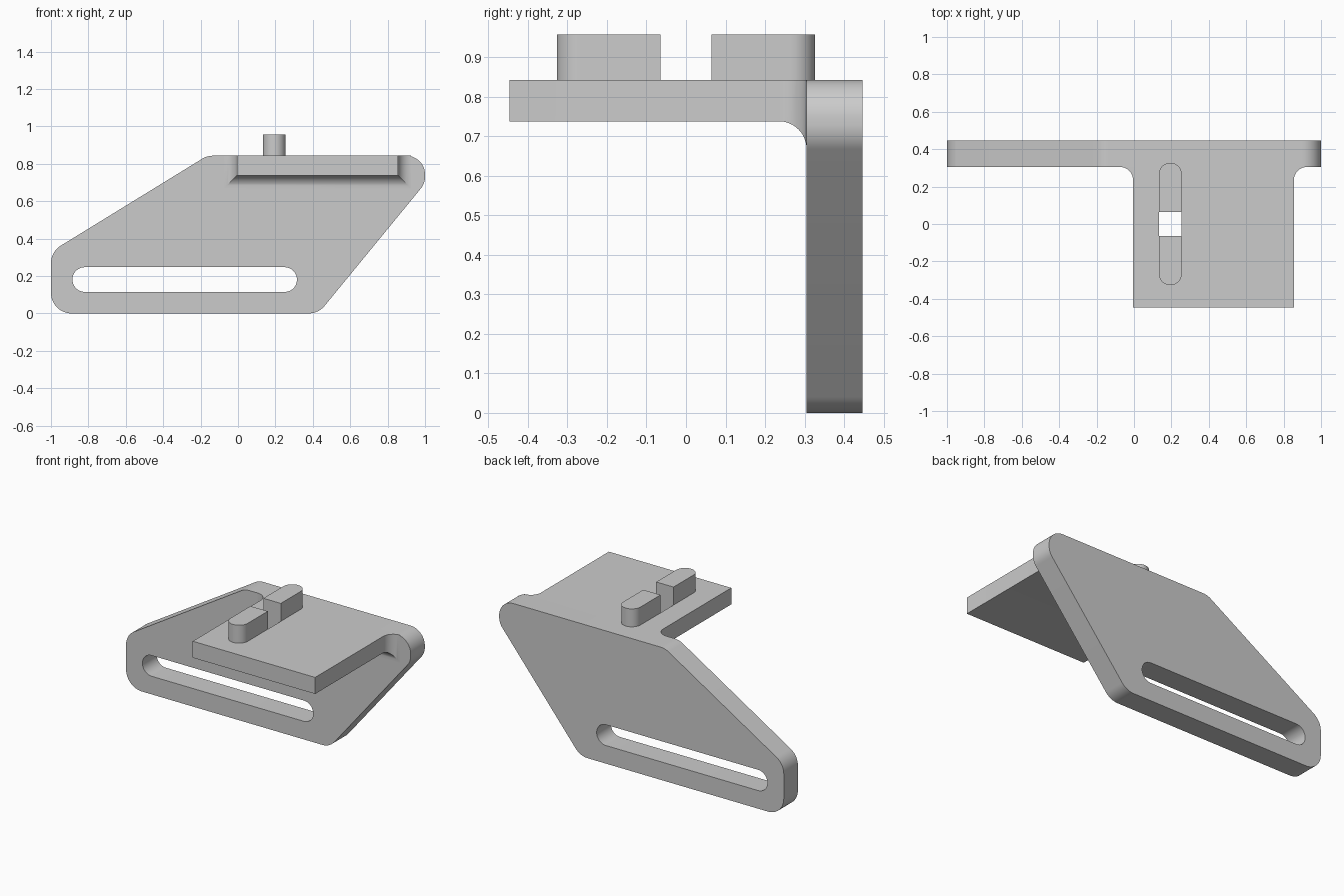
import bpy, bmesh, math
from mathutils import Vector

cube = bpy.data.objects.get("Cube")
if cube:
    bpy.data.objects.remove(cube, do_unlink=True)

grey = bpy.data.materials.new("light_grey")
grey.use_nodes = True
grey.diffuse_color = (0.6, 0.6, 0.6, 1)
grey.node_tree.nodes["Principled BSDF"].inputs["Base Color"].default_value = (0.6, 0.6, 0.6, 1)

BACK, FACE, FRONT = 0.447, 0.305, -0.447   # depth of plate and shelf
TOP, UNDER = 0.843, 0.738                  # shelf heights


def rounded(corners, steps=12):
    """Outline from (a, b, radius) corners, each replaced by a tangent arc."""
    out = []
    for i, (a, b, r) in enumerate(corners):
        p = Vector((a, b))
        if r == 0:
            out.append(p)
            continue
        u = (Vector(corners[i - 1][:2]) - p).normalized()
        v = (Vector(corners[(i + 1) % len(corners)][:2]) - p).normalized()
        half = u.angle(v) / 2
        centre = p + (u + v).normalized() * (r / math.sin(half))
        start = p + u * (r / math.tan(half)) - centre
        end = p + v * (r / math.tan(half)) - centre
        sweep = math.pi - 2 * half
        for k in range(steps + 1):
            t = k / steps
            out.append(centre + (start * math.sin((1 - t) * sweep)
                                 + end * math.sin(t * sweep)) / math.sin(sweep))
    return out


def loft(name, rings):
    """Solid skinned through equal-length rings of points, capped at the ends."""
    bm = bmesh.new()
    loops = [[bm.verts.new(p) for p in ring] for ring in rings]
    n = len(loops[0])
    for lo, hi in zip(loops, loops[1:]):
        for i in range(n):
            bm.faces.new((lo[i], lo[(i + 1) % n], hi[(i + 1) % n], hi[i]))
    bm.faces.new(loops[0][::-1])
    bm.faces.new(loops[-1])
    bmesh.ops.recalc_face_normals(bm, faces=bm.faces)
    mesh = bpy.data.meshes.new(name)
    bm.to_mesh(mesh)
    bm.free()
    mesh.materials.append(grey)
    obj = bpy.data.objects.new(name, mesh)
    bpy.context.collection.objects.link(obj)
    return obj


def upright(name, outline, y0, y1):
    return loft(name, [[(p.x, y, p.y) for p in outline] for y in (y0, y1)])


def flat(name, outline, z0, z1):
    return loft(name, [[(p.x, p.y, z) for p in outline] for z in (z0, z1)])


def select(obj):
    bpy.ops.object.select_all(action='DESELECT')
    obj.select_set(True)
    bpy.context.view_layer.objects.active = obj


def cut(obj, cutter):
    mod = obj.modifiers.new("cut", 'BOOLEAN')
    mod.operation = 'DIFFERENCE'
    mod.solver = 'EXACT'
    mod.object = cutter
    cutter.hide_render = True
    select(obj)
    bpy.ops.object.modifier_apply(modifier=mod.name)
    bpy.data.objects.remove(cutter, do_unlink=True)


# Slanted back plate with a long adjustment slot
plate = upright("back_plate", rounded([
    (-1, 0, 0.11), (0.43, 0, 0.11), (1, 0.695, 0.1),
    (1, TOP, 0.1), (-0.165, TOP, 0.11), (-1, 0.33, 0.11)]), FACE, BACK)
slot = rounded([(-0.885, 0.115, 0.0655), (0.315, 0.115, 0.0655),
                (0.315, 0.247, 0.0655), (-0.885, 0.247, 0.0655)])
cut(plate, upright("slot_cutter", slot, FACE - 0.1, BACK + 0.1))

# Shelf flaring into the plate with a mitred concave fillet on three sides
R = 0.07
sections = [(FRONT, 0)]
for k in range(13):
    a = k / 12 * math.pi / 2
    sections.append((FACE - R + R * math.sin(a), R * (1 - math.cos(a))))
left, right = -0.005, 0.855
shelf = loft("shelf", [[(left - d, y, UNDER - d), (right + d, y, UNDER - d),
                        (right + d, y, TOP), (left - d, y, TOP)]
                       for y, d in sections])

# Rectangular opening between the two pins
x0, x1, gap, tip = 0.133, 0.255, 0.065, 0.327
opening = rounded([(x0, -gap, 0), (x1, -gap, 0), (x1, gap, 0), (x0, gap, 0)])
cut(shelf, flat("opening_cutter", opening, UNDER - 0.1, TOP + 0.1))

# Locating pins, rounded at their outer ends
parts = [plate, shelf]
for name, s in (("front_pin", -1), ("rear_pin", 1)):
    r = (x1 - x0) / 2 - 0.0005
    outline = rounded([(x0, s * gap, 0), (x1, s * gap, 0),
                       (x1, s * tip, r), (x0, s * tip, r)])
    parts.append(flat(name, outline, TOP - 0.02, 0.957))

for obj in parts:
    select(obj)
    bpy.ops.object.shade_smooth_by_angle(angle=math.radians(25))
